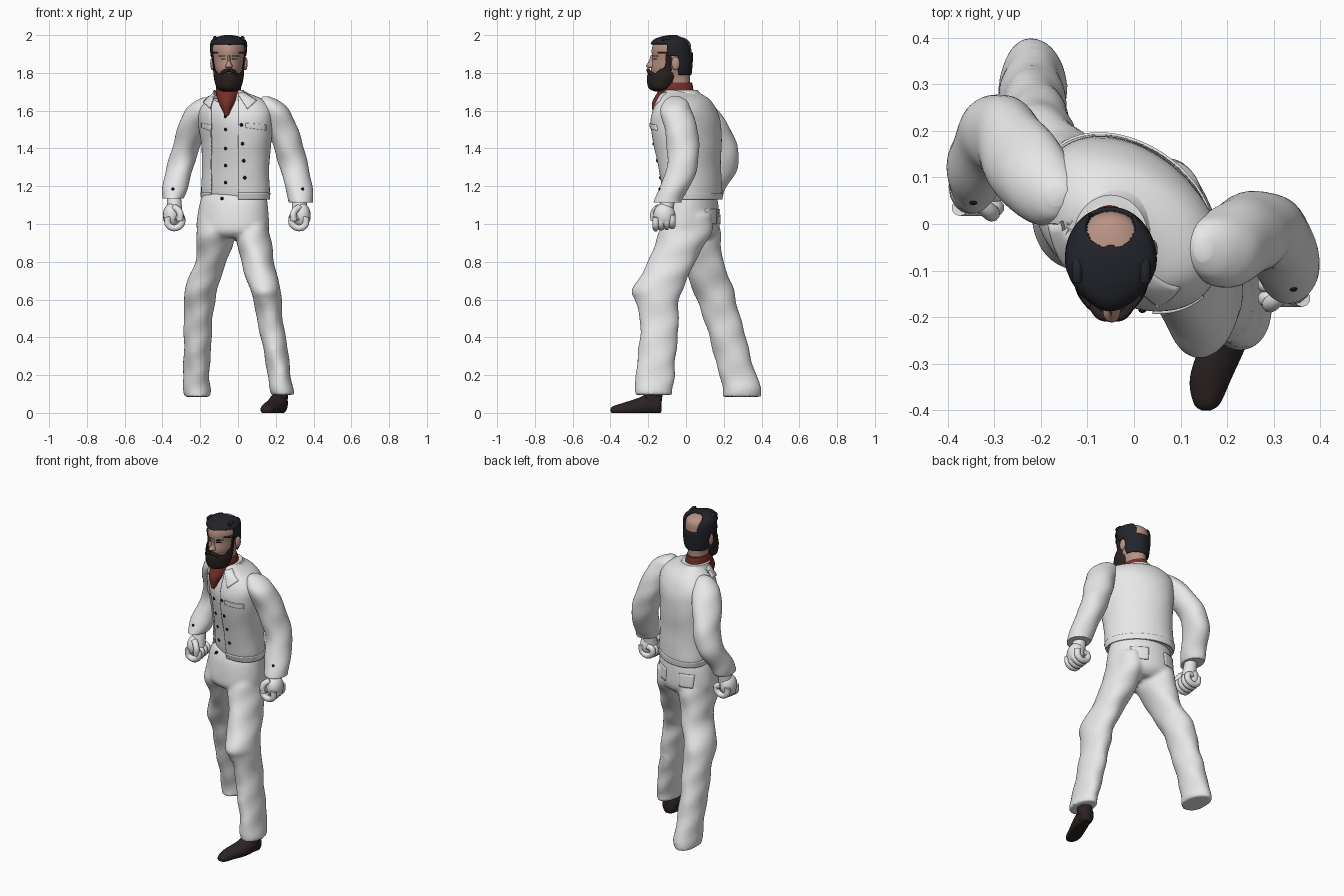
import bpy, bmesh, math
from mathutils import Vector
from mathutils.bvhtree import BVHTree

if "Cube" in bpy.data.objects:
    bpy.data.objects.remove(bpy.data.objects["Cube"], do_unlink=True)

def material(name, *rgb):
    m = bpy.data.materials.new(name)
    m.use_nodes = True
    m.diffuse_color = m.node_tree.nodes["Principled BSDF"].inputs["Base Color"].default_value = (*rgb, 1)
    return m

CLOTH = material("white cloth", .82, .82, .82)
SKIN = material("skin", .48, .29, .23)
HAIR = material("black hair", .017, .018, .024)
BEARD = material("dark brown beard", .022, .015, .014)
RED = material("red scarf", .18, .027, .02)
LEATHER = material("brown leather", .026, .017, .017)
BLACK = material("black", .008, .008, .008)

def finish(name, bm, mat, thickness=0):
    mesh = bpy.data.meshes.new(name)
    bm.to_mesh(mesh)
    bm.free()
    mesh.materials.append(mat)
    ob = bpy.data.objects.new(name, mesh)
    bpy.context.collection.objects.link(ob)
    bpy.ops.object.select_all(action='DESELECT')
    ob.select_set(True)
    bpy.context.view_layer.objects.active = ob
    bpy.ops.object.shade_smooth_by_angle(angle=math.radians(50))
    if thickness:
        ob.modifiers.new("thickness", 'SOLIDIFY').thickness = thickness
    return ob

def spline(rings, steps):
    """Smoothly interpolated rings."""
    out = []
    for i in range(len(rings) - 1):
        p = [rings[min(max(j, 0), len(rings) - 1)] for j in range(i - 1, i + 3)]
        for t in (s / steps for s in range(steps)):
            out.append([b + t * ((c - a) + t * ((2 * a - 5 * b + 4 * c - d) + t * (3 * b - a - 3 * c + d))) / 2
                        for a, b, c, d in zip(*p)])
    return out + [rings[-1]]

def loft(name, rings, mat, twist=0, grow=0, folds=0, narrow=0, keep=None, cuts=(), thickness=0,
         axis='z', n=36, steps=5):
    """Oval rings (height, low and high bounds on two axes) joined into a skin."""
    bm = bmesh.new()
    rows = []
    for h, a0, a1, b0, b1 in spline(rings, steps):
        rows.append([])
        for th in (math.tau * k / n for k in range(n)):
            f = 1 + folds * (math.sin(3 * th + 23 * h) + math.sin(2 * th - 41 * h)) * .5
            slim = 1 - narrow * max(0, -math.sin(th)) ** 2
            a = (a0 + a1) / 2 + ((a1 - a0) / 2 + grow) * f * slim * math.cos(th)
            b = (b0 + b1) / 2 + ((b1 - b0) / 2 + grow) * f * math.sin(th + twist)
            rows[-1].append(bm.verts.new((a, h, max(b, 0)) if axis == 'y' else (a, b, h)))
    for lo, hi in zip(rows, rows[1:]):
        for k in range(n):
            bm.faces.new((lo[k - 1], lo[k], hi[k], hi[k - 1]))
    for end in (rows[0][::-1], rows[-1]):
        bm.faces.new(end)
    bmesh.ops.recalc_face_normals(bm, faces=bm.faces)
    tree = BVHTree.FromBMesh(bm)
    for x in cuts:
        bmesh.ops.bisect_plane(bm, geom=bm.verts[:] + bm.edges[:] + bm.faces[:], plane_co=(x, 0, 0), plane_no=(1, 0, 0))
    if keep:
        gone = [f for f in bm.faces if not keep(*f.calc_center_median())]
        bmesh.ops.delete(bm, geom=gone, context='FACES')
    return finish(name, bm, mat, thickness), tree

def surface(tree, x, z, side=-1):
    """Point of a skin seen from the front (-1) or the back (1)."""
    hit = tree.ray_cast(Vector((x, side * 2, z)), Vector((0, -side, 0)))[0]
    return hit or tree.find_nearest(Vector((x, side * .15, z)))[0]

def patch(name, tree, corners, mat, lift=.006, side=-1, n=8):
    """Thin plate with four x, z corners laid on a skin."""
    bm = bmesh.new()
    a, b, c, d = [Vector(p) for p in corners]
    grid = []
    for i in range(n + 1):
        lo, hi = a.lerp(d, i / n), b.lerp(c, i / n)
        row = [surface(tree, *lo.lerp(hi, j / n), side) for j in range(n + 1)]
        grid.append([bm.verts.new(p + Vector((0, side * lift, 0))) for p in row])
    for lo, hi in zip(grid, grid[1:]):
        for j in range(n):
            bm.faces.new((lo[j], lo[j + 1], hi[j + 1], hi[j])[::-side])
    finish(name, bm, mat, lift + .002)

def ball(name, loc, size, mat):
    bm = bmesh.new()
    bmesh.ops.create_uvsphere(bm, u_segments=16, v_segments=10, radius=1)
    bmesh.ops.scale(bm, vec=size, verts=bm.verts)
    finish(name, bm, mat).location = loc

def tube(name, points, radius, mat):
    cu = bpy.data.curves.new(name, 'CURVE')
    cu.dimensions, cu.bevel_depth, cu.bevel_resolution, cu.use_fill_caps = '3D', radius, 3, True
    sp = cu.splines.new('BEZIER')
    sp.bezier_points.add(len(points) - 1)
    for bp, p in zip(sp.bezier_points, points):
        bp.co, bp.handle_left_type, bp.handle_right_type = p, 'AUTO', 'AUTO'
    cu.materials.append(mat)
    bpy.context.collection.objects.link(bpy.data.objects.new(name, cu))

# Trousers: hips and legs fused into one cloth
hips, hip_skin = loft("trousers", [
    (.925, -.17, .11, -.1, .13), (.955, -.21, .155, -.135, .165), (1, -.22, .165, -.14, .178),
    (1.1, -.205, .158, -.125, .172), (1.16, -.185, .15, -.1, .16)], CLOTH, twist=-.2)
loft("left_trouser_leg", [
    (.095, .175, .295, -.272, -.07), (.13, .168, .292, -.277, -.072), (.2, .158, .28, -.265, -.06),
    (.3, .14, .268, -.255, -.052), (.5, .1, .238, -.243, -.038), (.6, .08, .23, -.272, -.035),
    (.66, .06, .224, -.284, -.018), (.8, .018, .192, -.198, .05), (.95, -.015, .168, -.148, .13),
    (1.05, .0, .15, -.1, .14)], CLOTH, folds=.055)[0].select_set(True)
left_leg = bpy.context.object
right_leg, _ = loft("right_trouser_leg", [
    (.085, -.285, -.15, .19, .398), (.13, -.29, -.145, .19, .398), (.2, -.29, -.15, .178, .372),
    (.4, -.287, -.14, .122, .316), (.55, -.285, -.128, .078, .278), (.66, -.283, -.108, .03, .248),
    (.8, -.225, -.06, -.025, .2), (.95, -.222, -.015, -.1, .18), (1.05, -.205, -.03, -.08, .16)], CLOTH, folds=.055)
for ob in (left_leg, hips):
    ob.select_set(True)
bpy.context.view_layer.objects.active = hips
bpy.ops.object.join()
fuse = hips.modifiers.new("fuse", 'REMESH')
fuse.mode, fuse.voxel_size, fuse.use_smooth_shade = 'VOXEL', .011, True
soften = hips.modifiers.new("soften", 'SMOOTH')
soften.factor, soften.iterations = .5, 4
for x in (-.12, .07):
    patch("back_pocket", hip_skin, [(x - .04, 1), (x + .04, 1), (x + .045, 1.08), (x - .045, 1.08)], CLOTH, side=1)

# Boot
loft("boot_foot", [
    (-.4, .145, .165, .01, .022), (-.385, .128, .185, -.01, .036), (-.33, .12, .21, -.015, .054),
    (-.25, .145, .245, -.015, .08), (-.19, .165, .258, -.01, .11), (-.145, .18, .264, -.01, .11),
    (-.13, .2, .25, .01, .09)], LEATHER, axis='y')
loft("boot_shaft", [(.05, .185, .262, -.22, -.13), (.12, .185, .265, -.215, -.12), (.2, .175, .26, -.21, -.1)], LEATHER)

# Waistcoat and open jacket
def outside_opening(x, y):
    return y > 0 or not -.145 < x < 0

TORSO = [
    (1.135, -.185, .16, -.112, .185), (1.17, -.195, .167, -.125, .192), (1.3, -.19, .165, -.145, .185),
    (1.42, -.195, .175, -.172, .188), (1.53, -.21, .185, -.188, .185), (1.6, -.213, .185, -.175, .165),
    (1.655, -.17, .14, -.15, .13), (1.69, -.13, .06, -.13, .08), (1.71, -.11, .02, -.11, .05)]
vest_skin = loft("waistcoat", TORSO, CLOTH, twist=-.33, grow=-.009)[1]
jacket_skin = loft("jacket", TORSO, CLOTH, twist=-.33, n=72, thickness=.009, cuts=(-.145, 0), folds=.008,
                   keep=lambda x, y, z: 1.135 < z < 1.71 and outside_opening(x, y))[1]
loft("jacket_hem", [(1.13, -.19, .165, -.116, .19), (1.165, -.197, .169, -.127, .194)], CLOTH, twist=-.33, n=72, grow=.003,
     thickness=.009, cuts=(-.145, 0), keep=lambda x, y, z: 1.13 < z < 1.165 and outside_opening(x, y))
loft("collar_stand", [(1.665, -.15, .06, -.12, .1), (1.69, -.135, .04, -.125, .075), (1.71, -.13, .03, -.12, .062)], CLOTH,
     thickness=.008, keep=lambda x, y, z: 1.665 < z < 1.71 and not (y < -.04 and -.13 < x < .03))
patch("left_collar_flap", jacket_skin, [(0, 1.69), (.05, 1.61), (.1, 1.655), (.03, 1.7)], CLOTH)
patch("right_collar_flap", jacket_skin, [(-.12, 1.69), (-.145, 1.61), (-.18, 1.64), (-.135, 1.69)], CLOTH)
for x0, x1 in ((.04, .15), (-.195, -.15)):
    patch("chest_pocket_flap", jacket_skin, [(x0, 1.51), (x1, 1.495), (x1, 1.525), (x0, 1.535)], CLOTH)
for i, z in enumerate((1.57, 1.5, 1.4, 1.31, 1.22)):
    ball("waistcoat_button", surface(vest_skin, -.066, z), (.009, .007, .009), BLACK)
    if i:
        ball("jacket_button", surface(jacket_skin, .012 + .006 * i, z + .025), (.009, .007, .009), BLACK)
ball("trouser_button", surface(hip_skin, -.085, 1.135), (.009, .02, .008), BLACK)

# Sleeves
left = [(1.115, .268, .398, -.168, -.025), (1.13, .262, .398, -.165, -.02), (1.2, .25, .392, -.14, .02),
        (1.3, .222, .375, -.1, .06), (1.4, .19, .348, -.1, .07), (1.5, .15, .318, -.115, .06),
        (1.6, .105, .275, -.135, .03), (1.65, .11, .22, -.115, .01), (1.675, .13, .165, -.08, -.03)]
right = [(1.135, -.4, -.29, .025, .185), (1.15, -.402, -.282, .03, .195), (1.2, -.4, -.265, .05, .215),
         (1.3, -.377, -.235, .1, .275), (1.4, -.35, -.205, .1, .275), (1.5, -.322, -.165, .045, .235),
         (1.6, -.28, -.125, 0, .172), (1.65, -.225, -.125, .01, .12), (1.67, -.185, -.14, .04, .08)]
for name, rings, x in (("left", left, .342), ("right", right, -.345)):
    skin = loft(name + "_sleeve", rings, CLOTH, folds=.045)[1]
    ball(name + "_cuff_button", surface(skin, x, 1.185), (.008, .006, .008), BLACK)

# Fists: fingers curl in towards the body
for side, x, y, s in (("left", .325, -.115, 1), ("right", -.338, .08, -1)):
    loft(side + "_wrist", [(1.04, x - .042, x + .045, y - .042, y + .045),
                           (1.16, x - .035, x + .035, y - .01, y + .06)], CLOTH, n=20)
    ball(side + "_palm", (x + s * .014, y, 1.045), (.046, .058, .066), CLOTH)
    curl = [(.036, .055), (.026, .006), (-.025, .003), (-.04, .04), (-.008, .055)]
    for i in range(4):
        tube(side + "_finger", [(x + s * a, y - .045 + .029 * i, .983 + .004 * i + b) for a, b in curl], .018, CLOTH)
    tube(side + "_thumb", [(x, y - .03, 1.09), (x - s * .03, y - .055, 1.06), (x - s * .03, y - .055, 1.015)], .018, CLOTH)

# Head, scarf, nose, ears, eyes and brows
face = loft("head", [
    (1.68, -.1, 0, -.1, 0), (1.74, -.105, .005, -.12, .018), (1.78, -.11, .01, -.17, .022), (1.82, -.122, .022, -.185, .024),
    (1.87, -.13, .03, -.178, .025), (1.92, -.136, .036, -.182, .028), (1.96, -.128, .028, -.168, .022),
    (1.983, -.1, 0, -.135, -.004), (1.992, -.07, -.03, -.1, -.04)], SKIN, narrow=.22)[1]
loft("scarf", [(1.575, -.07, -.05, -.172, -.15), (1.64, -.1, -.018, -.18, -.07), (1.69, -.118, .012, -.155, .03),
               (1.72, -.118, .016, -.14, .036), (1.748, -.11, .008, -.13, .03)], RED, folds=.03)
loft("nose", [(1.825, -.062, -.034, -.2, -.17), (1.837, -.067, -.029, -.212, -.16),
              (1.86, -.057, -.039, -.198, -.15), (1.895, -.056, -.04, -.186, -.15)], SKIN, n=16)
C = -.048
for s in (-1, 1):
    ball("ear", (C + s * .087, -.055, 1.85), (.012, .022, .036), SKIN)
    for name, z, w, h, mat in (("eye", 1.87, .042, .006, BLACK), ("eyebrow", 1.886, .052, .007, HAIR)):
        patch(name, face, [(C + s * .018, z), (C + s * w, z), (C + s * w, z + h), (C + s * .018, z + h)][::s], mat, lift=.002)
    tube("moustache", [(C, -.2, 1.815), (C + s * .022, -.197, 1.809), (C + s * .042, -.175, 1.79)], .01, BEARD)

# Beard with sideburns
loft("beard", [
    (1.702, -.08, -.02, -.165, -.1), (1.72, -.112, .014, -.198, -.07), (1.77, -.127, .029, -.207, -.04),
    (1.81, -.13, .032, -.198, -.035), (1.86, -.137, .038, -.178, -.035), (1.91, -.141, .042, -.168, -.035)],
    BEARD, narrow=.24, n=90, steps=9, thickness=.008,
    keep=lambda x, y, z: z < max(1.8, 1.8 + (y + .16) * .7, 1.92 if y > -.108 else 0) and y < (-.078 if z > 1.8 else -.055))

# Hair with a bare crown and receding temples
loft("hair", [
    (1.79, -.122, .024, -.14, .028), (1.81, -.133, .034, -.15, .032), (1.87, -.143, .042, -.168, .036),
    (1.93, -.148, .048, -.19, .036), (1.97, -.142, .042, -.178, .026), (1.99, -.112, .012, -.14, -.005),
    (2, -.07, -.03, -.09, -.045)], HAIR, n=120, steps=10, thickness=.01, folds=.015, narrow=.24,
    keep=lambda x, y, z: (z > 1.952 or y > -.04 or (y > -.1 and z > 1.89))
    and not (z > 1.91 and ((x + .05) / .055) ** 2 + ((y + .003) / .048) ** 2 < 1))
for x in (-.122, .024):
    tube("hair_tuft", [(x, -.07, 1.97), (x, -.1, 1.984), (x, -.125, 1.98)], .011, HAIR)
